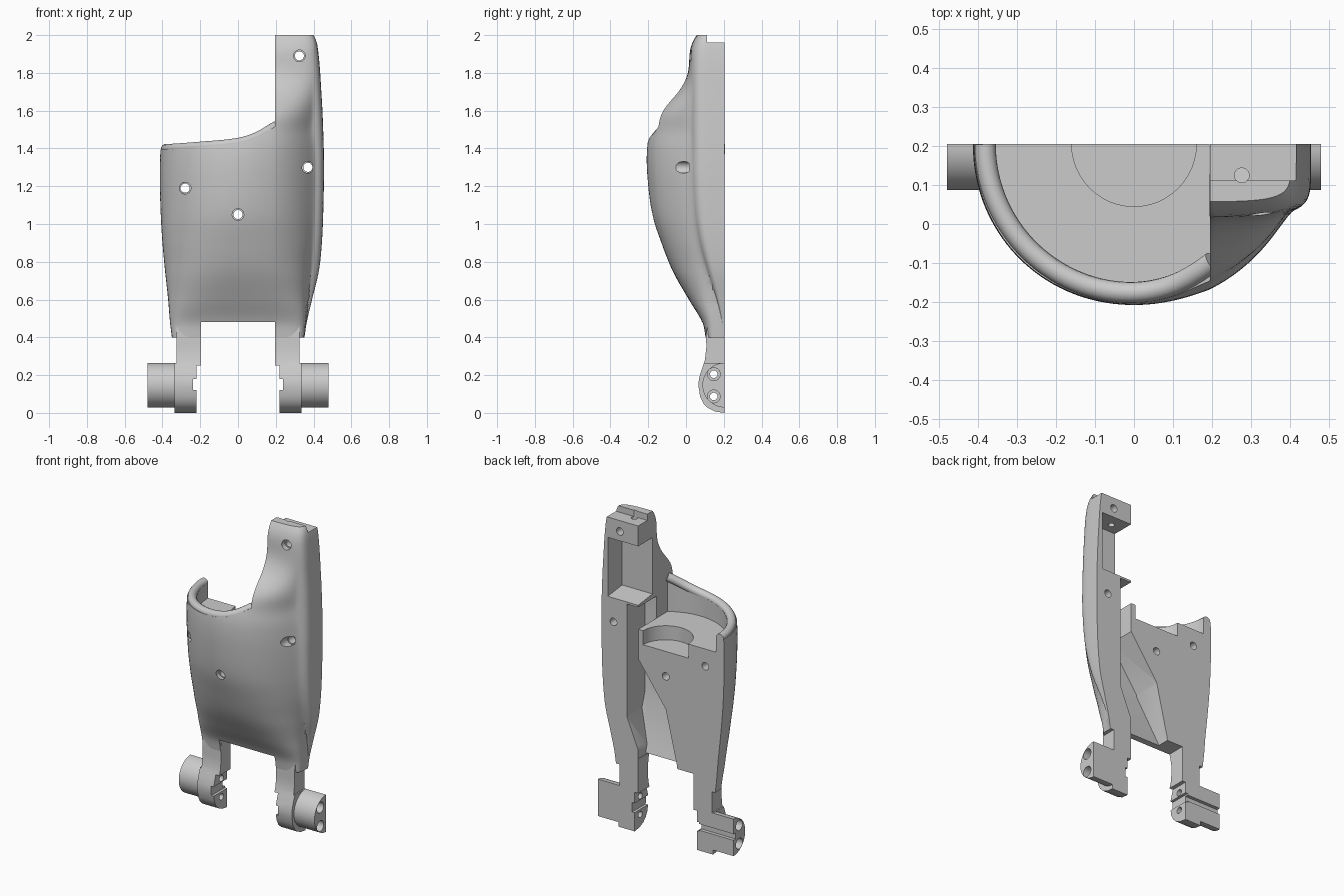
import bpy, bmesh, math

cube = bpy.data.objects.get("Cube")
if cube:
    bpy.data.objects.remove(cube, do_unlink=True)

grey = bpy.data.materials.new("plain grey")
grey.use_nodes = True
grey.diffuse_color = (0.6, 0.6, 0.6, 1)
grey.node_tree.nodes["Principled BSDF"].inputs["Base Color"].default_value = (0.6, 0.6, 0.6, 1)

BACK = 0.205  # flat rear plane


def make(name, bm):
    bmesh.ops.recalc_face_normals(bm, faces=bm.faces)
    me = bpy.data.meshes.new(name)
    bm.to_mesh(me)
    bm.free()
    me.materials.append(grey)
    ob = bpy.data.objects.new(name, me)
    bpy.context.collection.objects.link(ob)
    return ob


def prism(name, pts, axis, lo, hi):
    """Extrude a 2D outline along one axis; the outline uses the other two in order."""
    def place(p, h):
        c = list(p)
        c.insert("xyz".index(axis), h)
        return c
    bm = bmesh.new()
    a = [bm.verts.new(place(p, lo)) for p in pts]
    b = [bm.verts.new(place(p, hi)) for p in pts]
    n = len(pts)
    bm.faces.new(a)
    bm.faces.new(b)
    for i in range(n):
        bm.faces.new((a[i], a[(i + 1) % n], b[(i + 1) % n], b[i]))
    return make(name, bm)


def box(x0, x1, y0, y1, z0, z1):
    return prism("cutter", [(x0, y0), (x1, y0), (x1, y1), (x0, y1)], "z", z0, z1)


def arc(u, v, r, a0=0, a1=360, n=32):
    full = a1 - a0 == 360
    ang = [math.radians(a0 + (a1 - a0) * i / n) for i in range(n if full else n + 1)]
    return [(u + r * math.cos(t), v + r * math.sin(t)) for t in ang]


def activate(ob):
    bpy.ops.object.select_all(action="DESELECT")
    ob.select_set(True)
    bpy.context.view_layer.objects.active = ob


def cut(ob, tool):
    m = ob.modifiers.new("cut", "BOOLEAN")
    m.operation, m.solver, m.object = "DIFFERENCE", "EXACT", tool
    activate(ob)
    bpy.ops.object.modifier_apply(modifier=m.name)
    bpy.data.objects.remove(tool, do_unlink=True)


def smooth(ob):
    activate(ob)
    bpy.ops.object.shade_smooth_by_angle(angle=math.radians(32))


def sample(table, z):
    """Smooth interpolation of table rows keyed by the first column."""
    n = len(table)
    i = max(j for j in range(n - 1) if table[j][0] <= z + 1e-9)
    p, q = table[i], table[i + 1]
    h = q[0] - p[0]
    t = (z - p[0]) / h
    o, r = table[max(i - 1, 0)], table[min(i + 2, n - 1)]
    out = []
    for k in range(1, len(p)):
        m0 = (q[k] - o[k]) / (q[0] - o[0]) * h
        m1 = (r[k] - p[k]) / (r[0] - p[0]) * h
        out.append((2*t**3 - 3*t*t + 1) * p[k] + (t**3 - 2*t*t + t) * m0
                   + (3*t*t - 2*t**3) * q[k] + (t**3 - t*t) * m1)
    return out


# Shell sections: height, body half-width, width to +x, body depth, squareness, flank depth
SECTIONS = [
    (0.40, 0.350, 0.352, 0.102, 6.0, 0.01), (0.48, 0.360, 0.364, 0.119, 5.0, 0.02),
    (0.60, 0.370, 0.392, 0.190, 3.3, 0.05), (0.75, 0.386, 0.428, 0.275, 2.5, 0.10),
    (0.90, 0.400, 0.444, 0.335, 2.25, 0.145), (1.05, 0.409, 0.451, 0.383, 2.1, 0.172),
    (1.25, 0.414, 0.455, 0.409, 2.05, 0.186), (1.40, 0.410, 0.454, 0.411, 2.05, 0.187),
    (1.50, 0.400, 0.451, 0.390, 2.1, 0.187), (1.60, 0.400, 0.447, 0.340, 2.5, 0.187),
    (1.72, 0.400, 0.440, 0.210, 3.0, 0.187), (1.83, 0.400, 0.433, 0.110, 3.0, 0.186),
    (1.92, 0.400, 0.424, 0.100, 3.0, 0.180), (1.97, 0.400, 0.415, 0.080, 3.0, 0.165),
    (2.00, 0.400, 0.403, 0.060, 3.0, 0.147)]


def front_y(x, z):
    """Rounded body blended with the squarer flank that rises into the tower."""
    xl, xr, deep, n, flank = sample(SECTIONS, z)
    body = deep * max(1 - abs(x / xl) ** n, 0) ** (1 / n)
    side = 0
    if x > 0:
        side = flank * min(x / 0.19, 1) * max(1 - (x / xr) ** 7, 0) ** (1 / 7)
    return BACK - (body ** 4 + side ** 4) ** 0.25


def rim_height(x):
    return sample([(-0.5, 1.42), (-0.4, 1.422), (-0.2, 1.436), (0, 1.456),
                   (0.1, 1.487), (0.2, 1.545), (0.3, 1.6)], x)[0]


# Lofted shell with a flat back
bm = bmesh.new()
rows, cols, rings = 64, 72, []
for i in range(rows + 1):
    z = 0.4 + 1.6 * i / rows
    xl, xr = sample(SECTIONS, z)[:2]
    ring = []
    for j in range(cols + 1):
        c = -math.cos(math.pi * j / cols)
        x = c * (xr if c > 0 else xl)
        y = BACK if j in (0, cols) else front_y(x, z)
        ring.append(bm.verts.new((x, y, z)))
    rings.append(ring)
for lo, hi in zip(rings, rings[1:]):
    for j in range(cols + 1):
        k = (j + 1) % (cols + 1)
        bm.faces.new((lo[j], lo[k], hi[k], hi[j]))
bm.faces.new(rings[0])
bm.faces.new(rings[-1])
shell = make("shell", bm)

# Open mouth beside the tower, leaving room for the rounded rim
R = 0.027
xs = [-0.5 + 0.695 * i / 24 for i in range(25)]
cut(shell, prism("cutter", [(x, rim_height(x) - R) for x in xs] + [(0.195, 2.3), (-0.5, 2.3)],
                 "y", -1, 1))
# Cup behind the rim and the half-round seat in its floor
a_end = 360 - math.degrees(math.acos(0.195 / 0.355))
cup = arc(0, BACK, 0.355, 180, a_end, 40) + [(0.195, 0.4), (-0.355, 0.4)]
cut(shell, prism("cutter", cup, "z", 1.30, 2.3))
cut(shell, prism("cutter", arc(0, BACK, 0.16, n=48), "z", 1.21, 1.5))
# Rear channel with a floor that ramps toward the bottom
channel = prism("cutter", [(0.275, 1.44), (0.275, 0.72), (0.197, 0.53), (0.197, 0.3), (-0.1, 0.3),
                           (-0.08, 0.50), (0.0, 0.84), (0.194, 1.11), (0.194, 1.44)], "y", 0.02, 0.4)
cut(channel, prism("cutter", [(0, 0.84), (0.02, 0.82), (0.13, 0.47), (0.15, 0.2), (0, 0.2)],
                   "x", -0.5, 0.5))
cut(shell, channel)
# Tower pocket with a sloping sill, top step and gap between the legs
cut(shell, prism("cutter", [(0.06, 1.47), (0.4, 1.43), (0.4, 1.83), (0.06, 1.83)], "x", 0.1, 0.41))
cut(shell, box(0.1, 0.6, 0.112, 0.4, 1.96, 2.2))
cut(shell, box(-0.196, 0.196, -0.5, 0.5, 0.2, 0.48))
# Screw holes with shallow counterbores
for x, z in ((-0.28, 1.19), (0, 1.05), (0.37, 1.30), (0.325, 1.89)):
    cut(shell, prism("cutter", arc(x, z, 0.024, n=24), "y", -0.6, 0.6))
    cut(shell, prism("cutter", arc(x, z, 0.031, n=24), "y", -0.6, front_y(x, z) + 0.03))
cut(shell, prism("cutter", arc(0.277, 0.125, 0.019, n=20), "z", 1.8, 2.2))
smooth(shell)

# Rounded rim along the mouth
curve = bpy.data.curves.new("rim", "CURVE")
curve.dimensions = "3D"
curve.bevel_depth, curve.bevel_resolution, curve.use_fill_caps = R, 5, True
spline = curve.splines.new("POLY")
spline.points.add(40)
for i, p in enumerate(spline.points):
    t = math.radians(180 + 122 * i / 40)
    x = 0.382 * math.cos(t)
    z = rim_height(x) - R
    p.co = (x, BACK + (sample(SECTIONS, z)[2] - R) * math.sin(t), z, 1)
rim = bpy.data.objects.new("rim", curve)
bpy.context.collection.objects.link(rim)
curve.materials.append(grey)
activate(rim)
bpy.ops.object.convert(target="MESH")
smooth(bpy.context.object)

# Legs with half-round pivots
LEG = [(BACK, 0.47), (0.112, 0.47), (0.106, 0.40), (0.108, 0.35), (0.10, 0.28), (0.08, 0.22),
       (0.068, 0.18), (0.066, 0.14), (0.075, 0.085), (0.092, 0.05), (0.117, 0.025),
       (0.155, 0.007), (BACK, 0)]
for side, s in (("left", 1), ("right", -1)):
    leg = prism(side + "_leg", LEG, "x", *sorted((s * 0.195, s * 0.335)))
    cut(leg, box(-0.22, 0.22, -0.5, 0.5, -0.1, 0.25))
    cut(leg, box(-0.237, 0.237, -0.5, 0.5, 0.12, 0.18))
    cut(leg, box(*sorted((s * 0.326, s * 0.4)), -0.5, 0.5, 0.265, 0.6))
    pivot = prism(side + "_pivot", arc(BACK, 0.147, 0.118, 90, 270), "x",
                  *sorted((s * 0.325, s * 0.48)))
    for part in (leg, pivot):
        for z in (0.205, 0.087):
            cut(part, prism("cutter", arc(0.147, z, 0.02, n=24), "x", -0.6, 0.6))
            cut(part, prism("cutter", arc(0.147, z, 0.034, n=24), "x",
                            *sorted((s * 0.36, s * 0.6))))
        if s < 0:  # shallow slot across the back
            cut(part, box(-0.6, -0.1, 0.183, 0.4, 0.13, 0.17))
        smooth(part)
